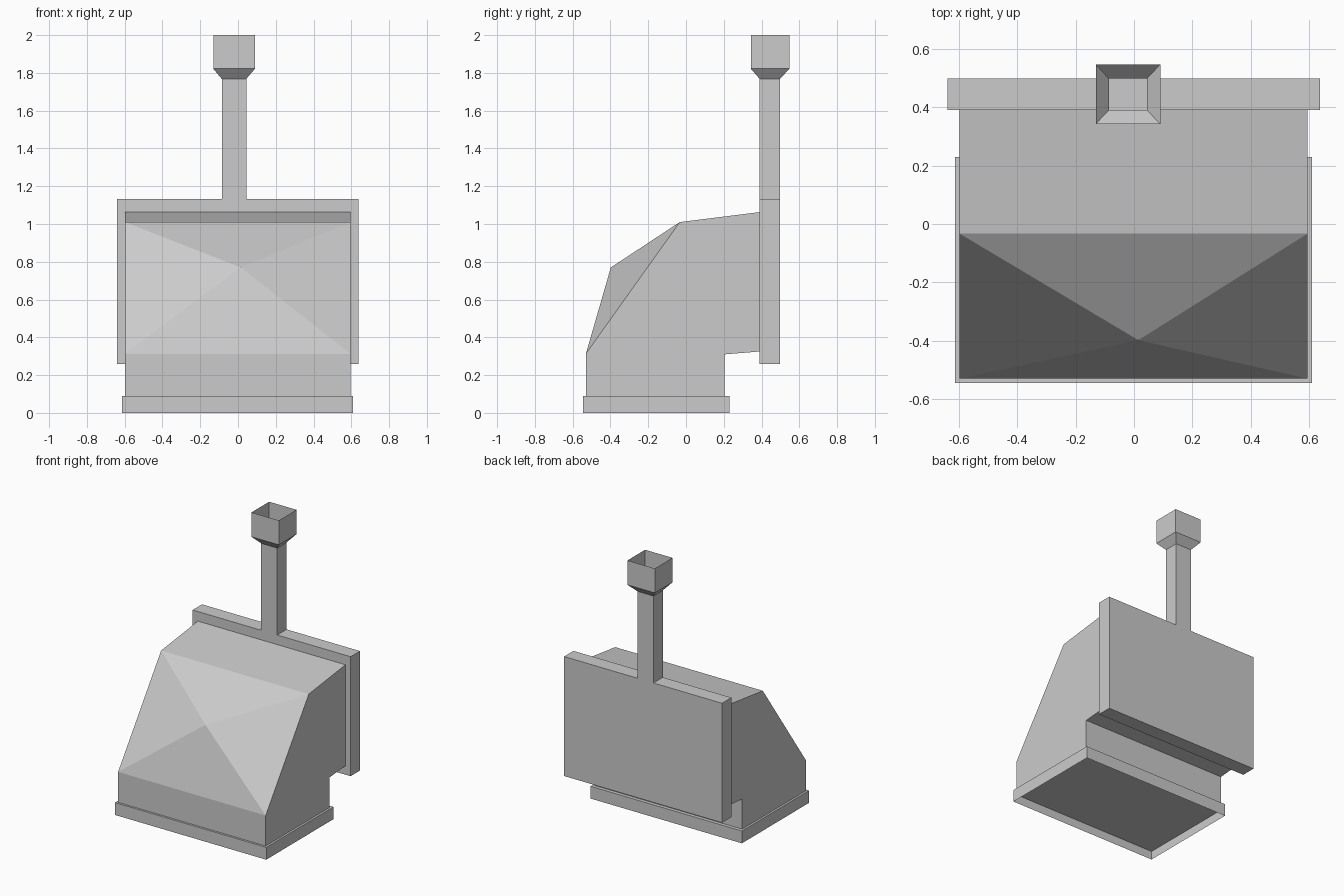
import bpy, bmesh

if "Cube" in bpy.data.objects:
    bpy.data.objects.remove(bpy.data.objects["Cube"])


def finish(name, bm, recalc=True):
    if recalc:
        bmesh.ops.recalc_face_normals(bm, faces=bm.faces[:])
    me = bpy.data.meshes.new(name)
    bm.to_mesh(me)
    bm.free()
    ob = bpy.data.objects.new(name, me)
    bpy.context.collection.objects.link(ob)
    return ob


def loft(bm, sections, cap_bottom=True, cap_top=True):
    """Stack rectangular sections (x0, x1, y0, y1, z) into a tube."""
    rings = [[bm.verts.new(p) for p in ((x0, y0, z), (x1, y0, z), (x1, y1, z), (x0, y1, z))]
             for x0, x1, y0, y1, z in sections]
    for a, b in zip(rings, rings[1:]):
        for i in range(4):
            j = (i + 1) % 4
            bm.faces.new((a[i], a[j], b[j], b[i]))
    bottom = bm.faces.new(rings[0][::-1]) if cap_bottom else None
    if cap_top:
        bm.faces.new(rings[-1])
    return bottom


# Base plinth with a recessed underside
bm = bmesh.new()
bottom = loft(bm, [(-0.613, 0.61, -0.545, 0.23, 0), (-0.613, 0.61, -0.545, 0.23, 0.09)])
bmesh.ops.inset_region(bm, faces=[bottom], thickness=0.08)
ext = bmesh.ops.extrude_face_region(bm, geom=[bottom])
bmesh.ops.delete(bm, geom=[bottom], context='FACES_ONLY')
bmesh.ops.translate(bm, vec=(0, 0, 0.063),
                    verts=[v for v in ext['geom'] if isinstance(v, bmesh.types.BMVert)])
finish("base_plinth", bm)

# Hood body: side profile swept across x, slanted front raised to a point
bm = bmesh.new()
profile = [(0.205, 0.09), (-0.53, 0.09), (-0.53, 0.313), (-0.033, 1.01),
           (0.39, 1.063), (0.39, 0.325), (0.205, 0.31)]
left = [bm.verts.new((-0.598, y, z)) for y, z in profile]
right = [bm.verts.new((0.595, y, z)) for y, z in profile]
bm.faces.new(left)
bm.faces.new(right[::-1])
n = len(profile)
for i in range(n):
    j = (i + 1) % n
    f = bm.faces.new((left[i], right[i], right[j], left[j]))
    if i == 2:
        front = f
apex = bmesh.ops.poke(bm, faces=[front])['verts'][0]
apex.co = (0.015, -0.398, 0.77)
finish("hood_body", bm)

# Back plate
bm = bmesh.new()
loft(bm, [(-0.64, 0.637, 0.39, 0.498, 0.26), (-0.64, 0.637, 0.39, 0.498, 1.133)])
finish("back_plate", bm)

# Chimney pipe flaring into a thin-walled open box
bm = bmesh.new()
pipe = (-0.086, 0.044, 0.39, 0.498)
flare = (-0.131, 0.09, 0.343, 0.547)
loft(bm, [pipe + (1.133,), pipe + (1.768,), flare + (1.822,), flare + (2.0,)],
     cap_bottom=False, cap_top=False)
finish("chimney", bm, recalc=False)
